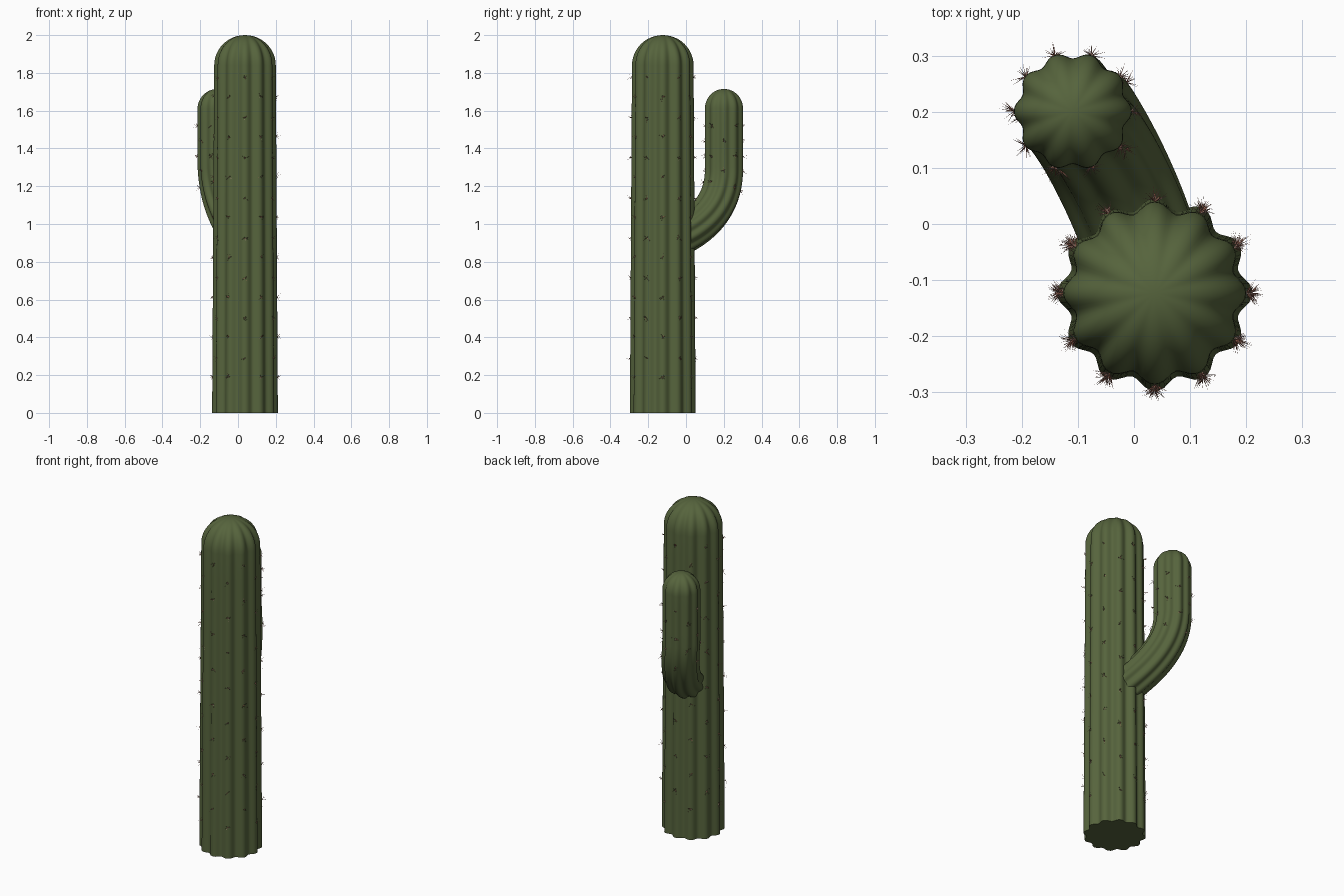
import bpy, bmesh, math, random
from mathutils import Vector

random.seed(7)
if "Cube" in bpy.data.objects:
    bpy.data.objects.remove(bpy.data.objects["Cube"], do_unlink=True)

TRUNK = Vector((0.037, -0.123, 0))
ARM_TOP = Vector((-0.109, 0.201, 0))
OUT = (ARM_TOP - TRUNK).normalized()
REACH = (ARM_TOP - TRUNK).length
UP = Vector((0, 0, 1))
X = Vector((1, 0, 0))


def material(name, rgb):
    m = bpy.data.materials.new(name)
    m.use_nodes = True
    m.diffuse_color = (*rgb, 1)
    bsdf = m.node_tree.nodes["Principled BSDF"]
    bsdf.inputs["Base Color"].default_value = (*rgb, 1)
    bsdf.inputs["Roughness"].default_value = 0.8
    return m


green = material("cactus green", (0.093, 0.127, 0.046))
rust = material("spine rust", (0.40, 0.15, 0.10))
rosy_tan = material("spine rosy tan", (0.40, 0.25, 0.20))


def finish(name, bm, mats):
    mesh = bpy.data.meshes.new(name)
    bmesh.ops.recalc_face_normals(bm, faces=bm.faces)
    bm.to_mesh(mesh)
    bm.free()
    for m in mats:
        mesh.materials.append(m)
    obj = bpy.data.objects.new(name, mesh)
    bpy.context.collection.objects.link(obj)
    return obj


def direction(tangent, side, angle):
    return side * math.cos(angle) + tangent.cross(side) * math.sin(angle)


def dome(center, radius, height, steps=12):
    """Rings of a rounded tip, without the apex."""
    for i in range(1, steps):
        a = math.pi / 2 * i / steps
        yield center + UP * height * math.sin(a), UP, radius * math.cos(a)


def fluted(name, rings, apex, ribs, depth, side, phase):
    """Skin a ribbed stem over (center, tangent, radius) rings."""
    bm = bmesh.new()
    count = ribs * 10
    loops = []
    for center, tangent, radius in rings:
        loop = []
        # Grooves grow shallow toward the tip
        groove = depth * (radius / rings[0][2]) ** 0.8
        for k in range(count):
            a = 2 * math.pi * k / count
            r = radius * (1 - groove * (0.5 - 0.5 * math.cos(ribs * a)) ** 1.25)
            loop.append(bm.verts.new(center + direction(tangent, side, a + phase) * r))
        loops.append(loop)
    for low, high in zip(loops, loops[1:]):
        for k in range(count):
            n = (k + 1) % count
            bm.faces.new((low[k], low[n], high[n], high[k]))
    bm.faces.new(loops[0][::-1])
    tip = bm.verts.new(apex)
    for k in range(count):
        bm.faces.new((loops[-1][k], loops[-1][(k + 1) % count], tip))
    obj = finish(name, bm, [green])
    bpy.ops.object.select_all(action="DESELECT")
    bpy.context.view_layer.objects.active = obj
    obj.select_set(True)
    bpy.ops.object.shade_smooth_by_angle(angle=math.radians(50))


def spine_cluster(bm, base, normal):
    """A star of fine needles fanning out from one point on a rib."""
    for i in range(8):
        spread = Vector([random.uniform(-1, 1) for _ in range(3)])
        d = (normal * 0.65 + spread).normalized()
        if d.dot(normal) < 0.1:
            d = (d + normal * 0.6).normalized()
        u = d.orthogonal().normalized()
        w = d.cross(u)
        root = base - normal * 0.001
        ring = [bm.verts.new(root + (u * math.cos(a) + w * math.sin(a)) * 0.001)
                for a in (0, 2 * math.pi / 3, 4 * math.pi / 3)]
        tip = bm.verts.new(root + d * random.uniform(0.016, 0.032))
        for k in range(3):
            face = bm.faces.new((ring[k], ring[(k + 1) % 3], tip))
            face.material_index = i % 2


# Trunk: slight taper, round top
SHOULDER = 1.84


def trunk_radius(z):
    return 0.174 - 0.011 * z / SHOULDER


rings = [(TRUNK + UP * SHOULDER * i / 12, UP, trunk_radius(SHOULDER * i / 12))
         for i in range(13)]
rings += dome(rings[-1][0], rings[-1][2], 2 - SHOULDER)
fluted("trunk", rings, TRUNK + UP * 2, 12, 0.115, X, 0)

# Arm: leaves the trunk at the back and bends upright, bowing sideways a little
ARM_R, BEND, ARM_SHOULDER = 0.105, 1.3, 1.61
side = OUT.cross(UP).normalized()
controls = [TRUNK + OUT * s + side * w + UP * z for s, w, z in
            ((0.08, 0.012, 0.93), (0.2, 0.028, 0.985),
             (REACH, 0.012, 1.09), (REACH, 0, BEND))]


def arm_point(t):
    """Center and tangent; t up to 1 is the bend, 1 to 2 the upright part."""
    if t >= 1:
        return ARM_TOP + UP * (BEND + (ARM_SHOULDER - BEND) * (t - 1)), UP
    a, b, c, d = controls
    s = 1 - t
    pos = a * s**3 + b * 3 * s * s * t + c * 3 * s * t * t + d * t**3
    tan = (b - a) * s * s + (c - b) * 2 * s * t + (d - c) * t * t
    return pos, tan.normalized()


arm_phase = -math.atan2(side.y, side.x)
rings = [(*arm_point(i / 24), ARM_R) for i in range(25)]
rings += [(*arm_point(1 + i / 4), ARM_R) for i in range(1, 5)]
rings += dome(rings[-1][0], ARM_R, ARM_R)
fluted("arm", rings, ARM_TOP + UP * (ARM_SHOULDER + ARM_R), 10, 0.105, side, arm_phase)

# Spines along the trunk ribs, staggered on alternate ribs
bm = bmesh.new()
for rib in range(12):
    n = direction(UP, X, 2 * math.pi * rib / 12)
    for k in range(8):
        z = (0.29 if rib % 2 else 0.19) + 0.212 * k
        spine_cluster(bm, TRUNK + UP * z + n * trunk_radius(z), n)
finish("trunk_spines", bm, [rust, rosy_tan])

# Spines along the arm ribs
bm = bmesh.new()
for rib in range(10):
    for t in ((0.83, 1.19, 1.71) if rib % 2 else (0.97, 1.45)):
        pos, tan = arm_point(t)
        n = direction(tan, side, 2 * math.pi * rib / 10 + arm_phase)
        spine_cluster(bm, pos + n * ARM_R, n)
finish("arm_spines", bm, [rust, rosy_tan])
